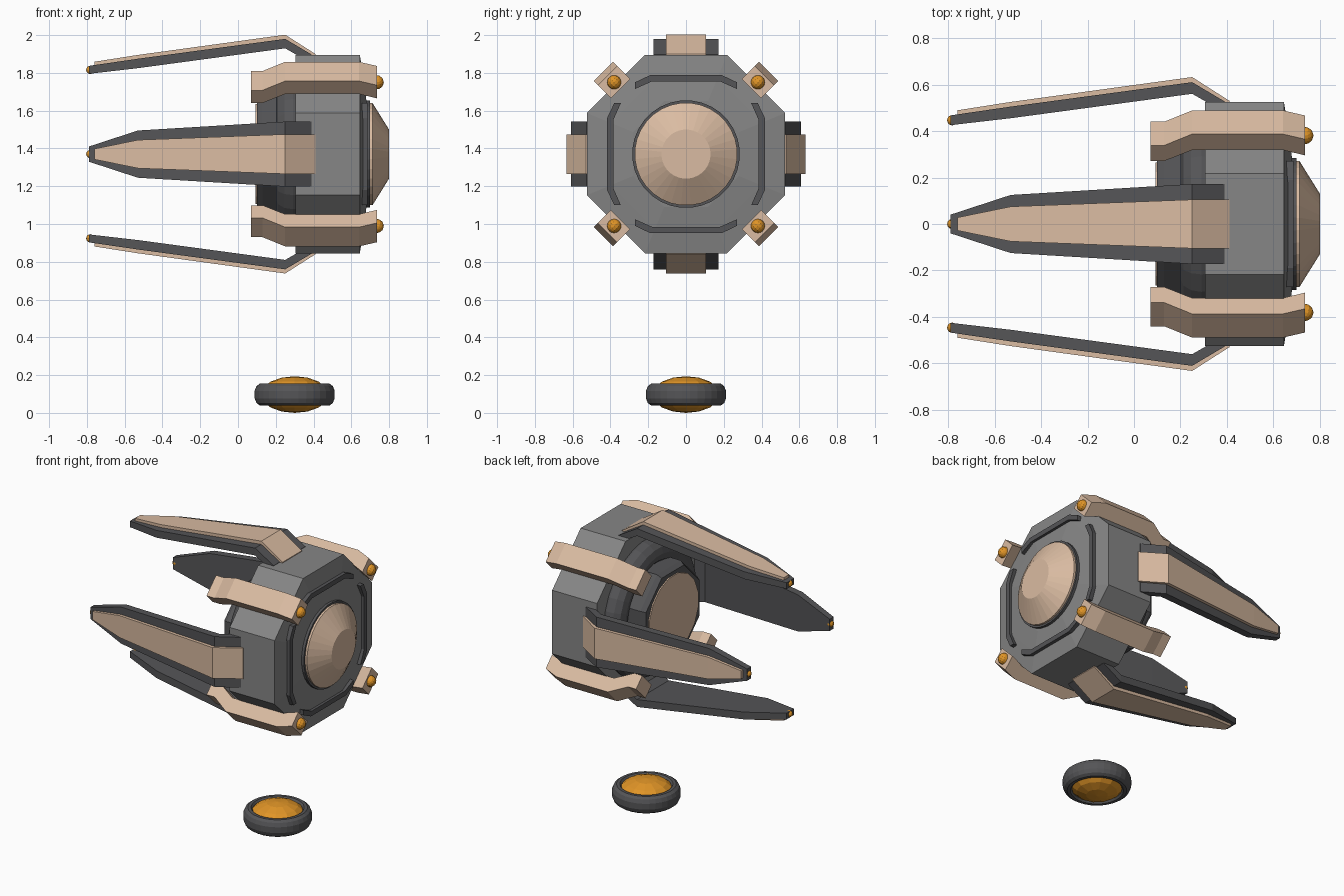
import bpy, bmesh
from math import pi, cos, sin, radians
from mathutils import Matrix, Vector

if "Cube" in bpy.data.objects:
    bpy.data.objects.remove(bpy.data.objects["Cube"])

CZ = 1.37   # height of the main axis, which runs along x


def material(name, rgb):
    m = bpy.data.materials.new(name)
    m.diffuse_color = (*rgb, 1)
    m.use_nodes = True
    m.node_tree.nodes["Principled BSDF"].inputs["Base Color"].default_value = m.diffuse_color
    return m


TAN = material("tan", (0.70, 0.50, 0.36))
DARK = material("dark_grey", (0.09, 0.09, 0.095))
GREY = material("mid_grey", (0.24, 0.24, 0.24))
ORANGE = material("orange", (0.75, 0.30, 0.02))


def finish(name, bm, mat, matrix):
    bmesh.ops.recalc_face_normals(bm, faces=bm.faces)
    bm.transform(matrix)
    me = bpy.data.meshes.new(name)
    bm.to_mesh(me)
    bm.free()
    ob = bpy.data.objects.new(name, me)
    bpy.context.collection.objects.link(ob)
    me.materials.append(mat)
    return ob


def bridge(bm, a, b):
    n = len(a)
    for i in range(n):
        bm.faces.new((a[i], a[(i + 1) % n], b[(i + 1) % n], b[i]))


def on_axis(angle=0):
    return Matrix.Translation((0, 0, CZ)) @ Matrix.Rotation(radians(angle), 4, 'X')


def lathe(name, profile, sides, mat, matrix=None, closed=False):
    """Revolve (x, radius) points about the x axis."""
    bm = bmesh.new()
    rings = []
    for x, r in profile:
        rings.append([bm.verts.new((x, r * cos(2 * pi * (i + .5) / sides),
                                    r * sin(2 * pi * (i + .5) / sides)))
                      for i in range(sides)])
    for a, b in zip(rings, rings[1:]):
        bridge(bm, a, b)
    if closed:
        bridge(bm, rings[-1], rings[0])
    else:
        bm.faces.new(rings[0])
        bm.faces.new(rings[-1])
    return finish(name, bm, mat, matrix or on_axis())


def arm(name, sections, mat, angle):
    """Loft box sections (x, inner radius, outer radius, half width)."""
    bm = bmesh.new()
    rings = [[bm.verts.new(p) for p in ((x, -w, a), (x, w, a), (x, w, b), (x, -w, b))]
             for x, a, b, w in sections]
    for a, b in zip(rings, rings[1:]):
        bridge(bm, a, b)
    bm.faces.new(rings[0])
    bm.faces.new(rings[-1])
    return finish(name, bm, mat, on_axis(angle))


def ball(name, local, radius, angle):
    bm = bmesh.new()
    bmesh.ops.create_uvsphere(bm, u_segments=12, v_segments=8, radius=radius)
    bm.transform(Matrix.Translation(Vector(local)))
    return finish(name, bm, ORANGE, on_axis(angle))


# Octagonal hull with a shallow conical front (radii are corner radii)
K = 1 / cos(pi / 8)
lathe("hull", [(.305, .525 * K), (.645, .525 * K), (.665, .40 * K), (.68, .28 * K)], 8, GREY)

# Front dome and its seat
lathe("dome_seat", [(.66, .285), (.698, .285)], 32, DARK)
lathe("front_dome", [(.68, .272), (.712, .272), (.80, .13)], 32, TAN)

# Rear core, its end disc and the rounded collar
lathe("rear_core", [(.32, .31 * K), (.13, .31 * K), (.10, .29 * K)], 8, DARK)
lathe("rear_disc", [(.12, .27), (.092, .27)], 16, TAN)
lathe("rear_collar", [(.29 + .09 * cos(2 * pi * i / 12), .375 + .085 * sin(2 * pi * i / 12))
                      for i in range(12)], 32, DARK, closed=True)

blade = [(-.79, .425, .467, .04), (-.53, .455, .505, .125),
         (.25, .56, .61, .172), (.39, .48, .527, .172)]
plate = [(-.76, .460, .489, .028), (-.53, .495, .525, .075),
         (.25, .60, .632, .105), (.41, .50, .53, .105)]
clamp = [(.07, .455, .55, .072), (.13, .455, .55, .072), (.25, .522, .619, .072),
         (.64, .522, .619, .072), (.735, .49, .588, .072)]
strip = [(-.27, .345), (-.18, .385), (.18, .385), (.27, .345),
         (.27, .38), (.19, .418), (-.19, .418), (-.27, .38)]

for k in range(4):
    a = 90 * k
    # Long fins with an outer plate and tip light
    arm(f"fin_blade_{k}", blade, DARK, a)
    arm(f"fin_plate_{k}", plate, TAN, a)
    ball(f"fin_tip_light_{k}", (-.782, 0, .446), .022, a)
    # Clamps on the diagonal flats with front lights
    arm(f"clamp_{k}", clamp, TAN, a + 45)
    ball(f"clamp_light_{k}", (.735, 0, .538), .037, a + 45)
    # Raised strips on the front face
    bm = bmesh.new()
    back = [bm.verts.new((.64, y, r)) for y, r in strip]
    front = [bm.verts.new((.685, y, r)) for y, r in strip]
    bridge(bm, back, front)
    for f in (back, front):
        for q in ((0, 1, 6, 7), (1, 2, 5, 6), (2, 3, 4, 5)):
            bm.faces.new([f[i] for i in q])
    finish(f"front_strip_{k}", bm, DARK, on_axis(a))

# Floating pod below: rounded tyre around a faceted lens
pod = Matrix.Translation((.3, 0, .097)) @ Matrix.Rotation(-pi / 2, 4, 'Y')
tyre = [(-.058, .165), (-.058, .185), (-.045, .203), (-.02, .213), (.02, .213),
        (.045, .203), (.058, .185), (.058, .165), (.045, .155), (-.045, .155)]
ring = lathe("pod_ring", tyre, 32, DARK, pod, closed=True)
bm = bmesh.new()
bmesh.ops.create_uvsphere(bm, u_segments=12, v_segments=8, radius=1)
finish("pod_lens", bm, ORANGE,
       Matrix.Translation((.3, 0, .097)) @ Matrix.Diagonal((.18, .18, .097, 1)))
